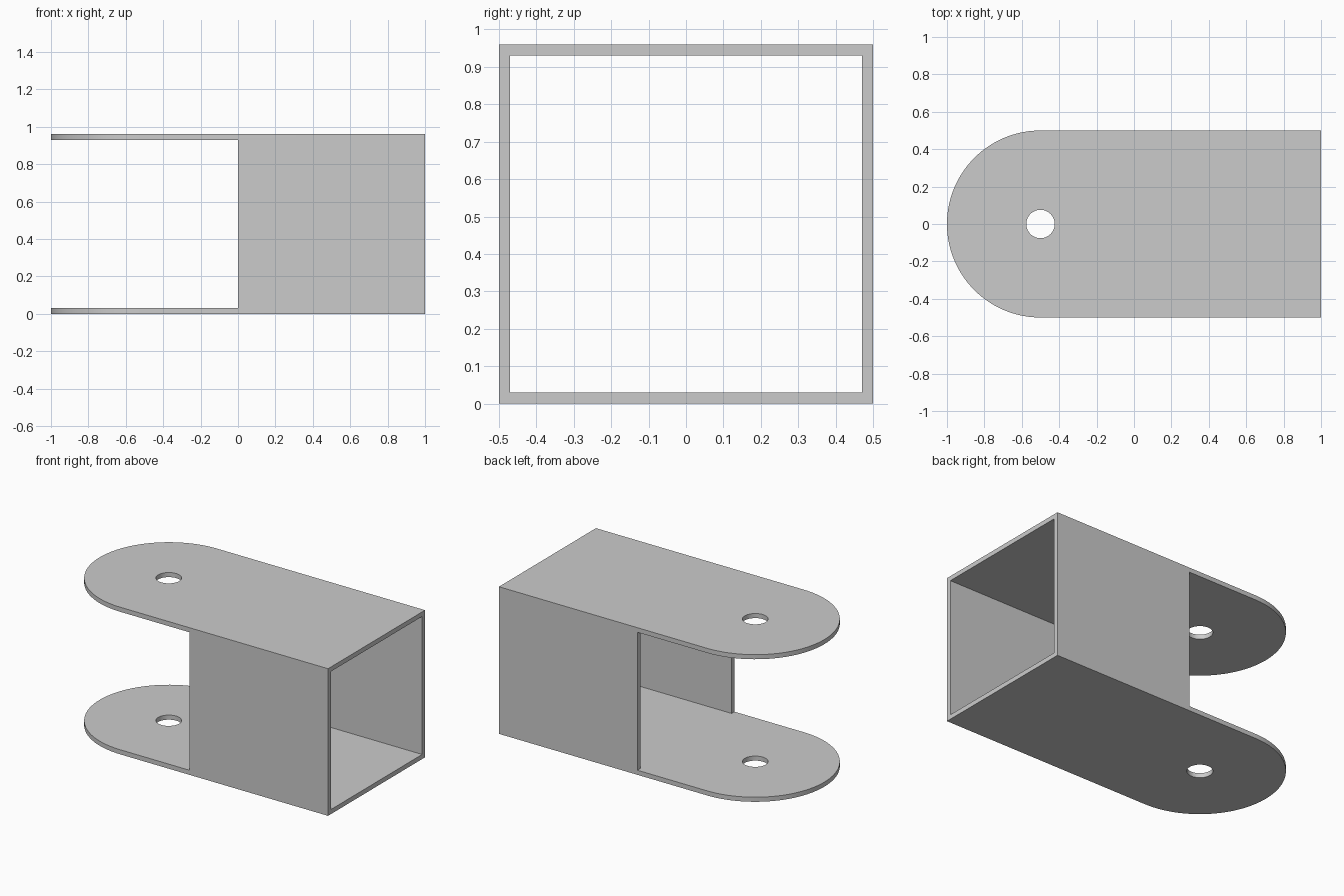
import bpy, bmesh
from math import sin, cos, pi

if "Cube" in bpy.data.objects:
    bpy.data.objects.remove(bpy.data.objects["Cube"])

R, WALL, HEIGHT = 0.5, 0.03, 0.96


def prism(name, outline, z0, z1):
    """Extrude a counter-clockwise xy outline from z0 to z1."""
    bm = bmesh.new()
    base = bm.faces.new([bm.verts.new((x, y, z0)) for x, y in outline])
    ext = bmesh.ops.extrude_face_region(bm, geom=[base], use_keep_orig=True)
    for v in ext["geom"]:
        if isinstance(v, bmesh.types.BMVert):
            v.co.z = z1
    bmesh.ops.recalc_face_normals(bm, faces=bm.faces)
    mesh = bpy.data.meshes.new(name)
    bm.to_mesh(mesh)
    bm.free()
    obj = bpy.data.objects.new(name, mesh)
    bpy.context.collection.objects.link(obj)
    return obj


def arc(r, start, end, n):
    return [(-0.5 + r * cos(start + (end - start) * i / n),
             r * sin(start + (end - start) * i / n)) for i in range(n + 1)]


# Solid block with a rounded end
bracket = prism("clevis_bracket",
                [(1, -R), (1, R)] + arc(R, pi / 2, 3 * pi / 2, 64), 0, HEIGHT)

# Cutters: square tube bore widening into the open fork slot, and the pin hole
i = R - WALL
bore = prism("bore_cutter",
             [(-1.5, -1), (0, -1), (0, -i), (1.5, -i),
              (1.5, i), (0, i), (0, 1), (-1.5, 1)], WALL, HEIGHT - WALL)
pin = prism("pin_hole_cutter", arc(0.076, 0, 2 * pi, 48)[:-1], -1, 2)

bpy.context.view_layer.objects.active = bracket
bracket.select_set(True)
for cutter in (bore, pin):
    cutter.hide_render = True
    mod = bracket.modifiers.new(cutter.name, "BOOLEAN")
    mod.operation, mod.solver, mod.object = "DIFFERENCE", "EXACT", cutter
    bpy.ops.object.modifier_apply(modifier=mod.name)
    bpy.data.objects.remove(cutter)

# Smooth curved rims, sharp plate edges
bpy.ops.object.shade_smooth_by_angle(angle=pi / 6)
